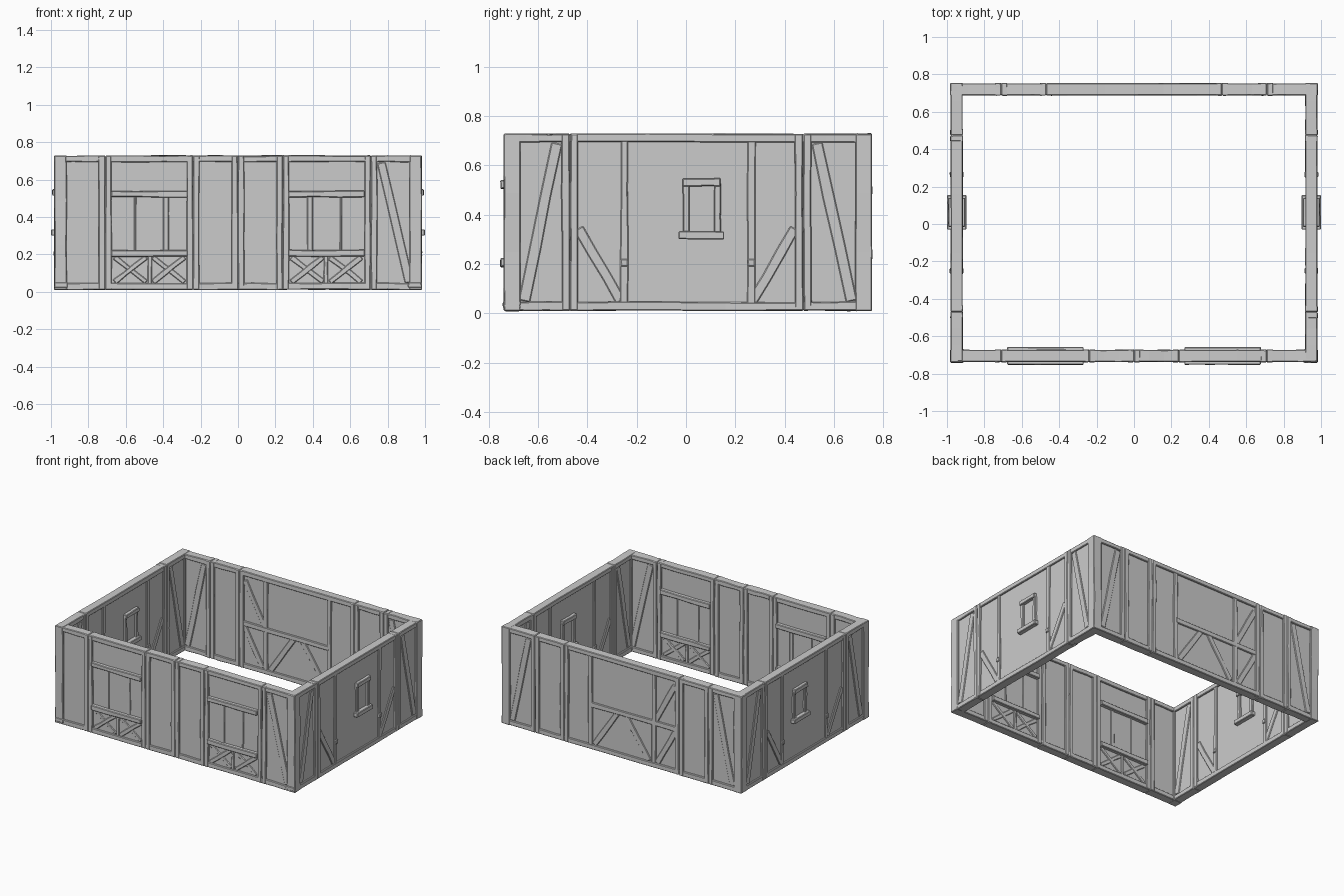
import bpy, bmesh, math, random
from mathutils import Vector

random.seed(4)
cube = bpy.data.objects.get("Cube")
if cube:
    bpy.data.objects.remove(cube)

# One plain grey for timber and plaster
grey = bpy.data.materials.new("plain_grey")
grey.use_nodes = True
grey.diffuse_color = (0.6, 0.6, 0.6, 1)
bsdf = grey.node_tree.nodes["Principled BSDF"]
bsdf.inputs["Base Color"].default_value = (0.6, 0.6, 0.6, 1)
bsdf.inputs["Roughness"].default_value = 0.9

# Each wall maps (along, up, outward) to the world
WALLS = {
    "front": lambda u, z, d: (u, -0.705 - d, z),
    "back": lambda u, z, d: (u, 0.72 + d, z),
    "right": lambda u, z, d: (0.948 + d, u, z),
    "left": lambda u, z, d: (-0.948 - d, u, z),
}


def beam(wall, name, a, b, width, depth, wobble=0.0025, bevel=0.004):
    """Roughly hewn bar running from a to b in the plane of a wall."""
    a, b = Vector(a), Vector(b)
    along = (b - a).normalized()
    side = Vector((-along.y, along.x)) * width / 2
    bm = bmesh.new()
    rings = []
    steps = 3 if wobble else 1
    for i in range(steps + 1):
        mid = a.lerp(b, i / steps)
        ring = []
        for s, d in ((-1, -1), (1, -1), (1, 1), (-1, 1)):
            j = random.uniform(-wobble, wobble)
            p = mid + side * s + side.normalized() * j
            ring.append(bm.verts.new(WALLS[wall](p.x, p.y, d * depth + j * 0.4)))
        rings.append(ring)
    bm.faces.new(rings[0])
    bm.faces.new(rings[-1])
    for lo, hi in zip(rings, rings[1:]):
        for k in range(4):
            n = (k + 1) % 4
            bm.faces.new((lo[k], lo[n], hi[n], hi[k]))
    bmesh.ops.recalc_face_normals(bm, faces=bm.faces)
    mesh = bpy.data.meshes.new(wall + "_" + name)
    bm.to_mesh(mesh)
    bm.free()
    mesh.materials.append(grey)
    obj = bpy.data.objects.new(wall + "_" + name, mesh)
    bpy.context.collection.objects.link(obj)
    if bevel:
        mod = obj.modifiers.new("worn_edges", "BEVEL")
        mod.width = bevel
        mod.segments = 1
        mod.limit_method = "ANGLE"
        mod.angle_limit = math.radians(40)
    return obj


def post(wall, u, width=0.033, depth=0.034, low=0.012, high=0.728):
    beam(wall, "post", (u, low), (u, high), width, depth)


def double_post(wall, u):
    for s in (-1, 1):
        post(wall, u + s * 0.0175)


def brace(wall, a, b, width=0.045):
    beam(wall, "brace", a, b, width, 0.028)


def rails(wall, stops):
    """Top and bottom rails, split at the posts."""
    for a, b in zip(stops, stops[1:]):
        beam(wall, "top_rail", (a, 0.711), (b, 0.711), 0.034, 0.032)
        beam(wall, "bottom_rail", (a, 0.029), (b, 0.029), 0.036, 0.032)


def panel(wall, a, b):
    beam(wall, "plaster_panel", (a, 0.37), (b, 0.37), 0.7, 0.021, 0, 0)


# Front wall with two wide windows
panel("front", -0.95, 0.95)
rails("front", (-0.975, -0.71, -0.24, 0, 0.24, 0.71, 0.975))
for u in (-0.71, -0.24, 0, 0.24, 0.71):
    double_post("front", u)
brace("front", (0.765, 0.69), (0.915, 0.05))

for s in (-1, 1):
    beam("front", "window_lintel", (s * 0.27, 0.522), (s * 0.678, 0.522), 0.033, 0.047)
    beam("front", "window_sill", (s * 0.27, 0.206), (s * 0.678, 0.206), 0.035, 0.047)
    for u, w in ((0.385, 0.03), (0.55, 0.012)):
        beam("front", "window_bar", (s * u, 0.21), (s * u, 0.52), w, 0.026, 0.001)
    beam("front", "apron_post", (s * 0.47, 0.04), (s * 0.47, 0.2), 0.022, 0.029)
    for u in (0.37, 0.575):
        for t in (-1, 1):
            beam("front", "cross_brace", (s * u - t * 0.085, 0.052),
                 (s * u + t * 0.085, 0.185), 0.028, 0.027 + t * 0.001)

# Side walls, each with a small framed window
for wall in ("right", "left"):
    panel(wall, -0.72, 0.73)
    rails(wall, (-0.735, -0.47, 0.475, 0.75))
    for u in (-0.47, 0.475):
        double_post(wall, u)
    for u in (-0.25, 0.265):
        post(wall, u, 0.032, 0.03, 0.03, 0.71)
        # peg protruding from the post
        beam(wall, "post_peg", (u, 0.19), (u, 0.22), 0.03, 0.037, 0.001)
    brace(wall, (-0.525, 0.69), (-0.655, 0.05))
    brace(wall, (0.53, 0.69), (0.67, 0.05))
    brace(wall, (-0.435, 0.345), (-0.265, 0.05), 0.04)
    brace(wall, (0.44, 0.345), (0.27, 0.05), 0.04)
    beam(wall, "window_lintel", (-0.015, 0.531), (0.14, 0.531), 0.033, 0.045)
    beam(wall, "window_sill", (-0.03, 0.317), (0.155, 0.317), 0.033, 0.0515, 0.001)
    for u in (0.0, 0.128):
        beam(wall, "window_jamb", (u, 0.32), (u, 0.53), 0.027, 0.036, 0.002)

# Back wall with a half-height rail and fanned braces
panel("back", -0.95, 0.95)
rails("back", (-0.975, -0.71, -0.47, 0.47, 0.71, 0.975))
for s in (-1, 1):
    double_post("back", s * 0.71)
    double_post("back", s * 0.47)
    post("back", s * 0.26, 0.034, 0.03, 0.03, 0.71)
    brace("back", (s * 0.765, 0.69), (s * 0.9, 0.05))
beam("back", "middle_rail", (0.26, 0.34), (-0.45, 0.34), 0.036, 0.031)
brace("back", (-0.43, 0.66), (-0.265, 0.35), 0.04)
brace("back", (0.04, 0.33), (0.23, 0.05), 0.04)
brace("back", (-0.03, 0.33), (-0.22, 0.05), 0.04)
brace("back", (-0.44, 0.33), (-0.285, 0.05), 0.04)

# Corner posts shared by neighbouring walls
for s in (-1, 1):
    for wall in ("front", "back"):
        beam(wall, "corner_post", (s * 0.949, 0.01), (s * 0.949, 0.728), 0.066, 0.034)
    beam("front", "corner_foot", (s * 0.946, 0.022), (s * 0.946, 0.05), 0.073, 0.037)
